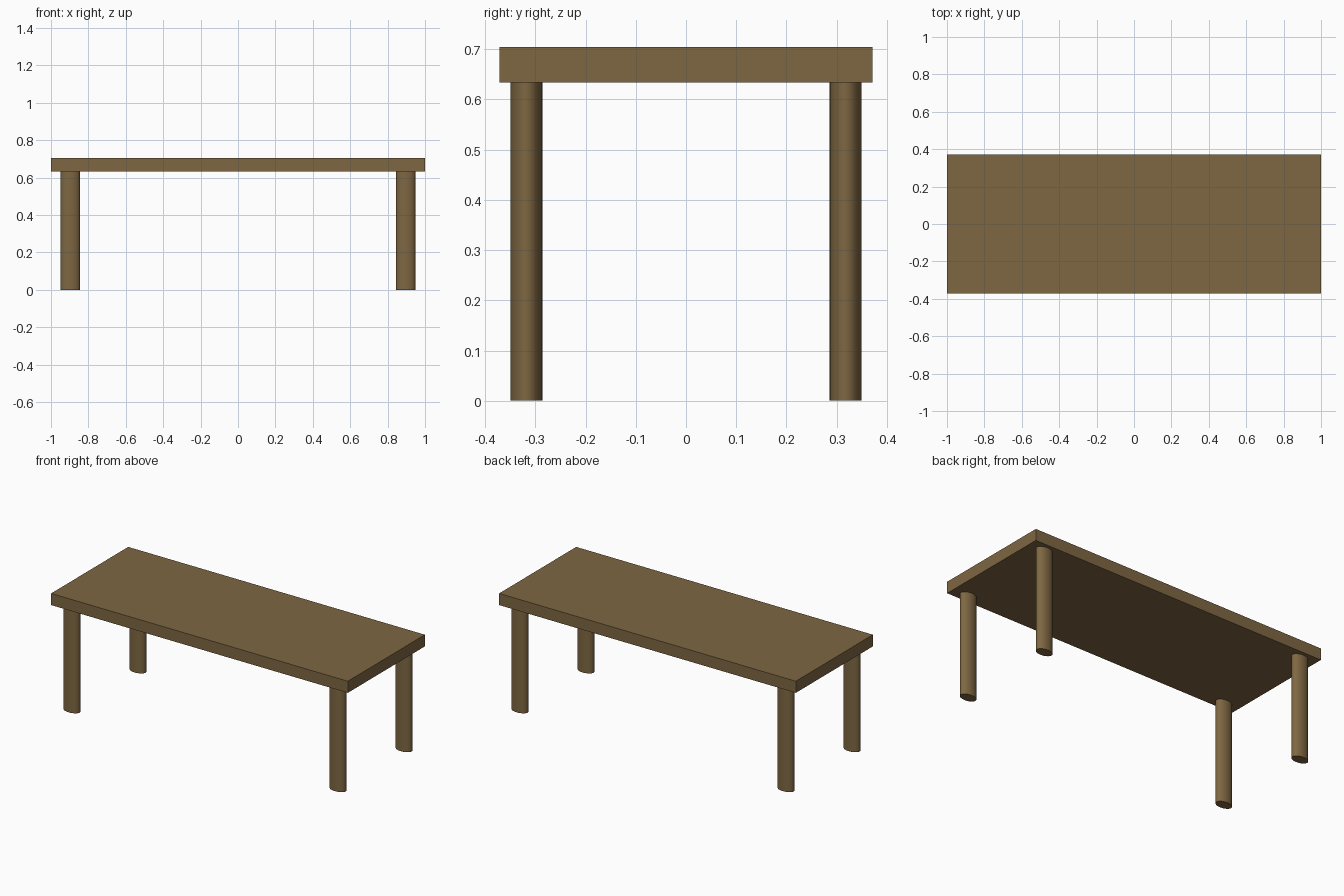
import bpy
from math import radians

if "Cube" in bpy.data.objects:
    bpy.data.objects.remove(bpy.data.objects["Cube"])

wood = bpy.data.materials.new("brown_wood")
wood.diffuse_color = (0.21, 0.135, 0.055, 1)
wood.use_nodes = True
wood.node_tree.nodes["Principled BSDF"].inputs["Base Color"].default_value = wood.diffuse_color

TOP_Z, UNDER_Z = 0.705, 0.634


def finish(obj, name, scale):
    obj.name = name
    obj.scale = scale
    bpy.ops.object.transform_apply(location=False, rotation=False, scale=True)
    obj.data.materials.append(wood)


# Slab top
bpy.ops.mesh.primitive_cube_add(size=1, location=(0, 0, (TOP_Z + UNDER_Z) / 2))
finish(bpy.context.object, "table_top", (2, 0.742, TOP_Z - UNDER_Z))

# Four oval legs, one near each corner
for side, sx in (("left", -1), ("right", 1)):
    for end, sy in (("front", -1), ("back", 1)):
        bpy.ops.mesh.primitive_cylinder_add(
            vertices=32, radius=1, depth=1,
            location=(sx * 0.897, sy * 0.318, UNDER_Z / 2))
        finish(bpy.context.object, f"{end}_{side}_leg", (0.052, 0.032, UNDER_Z))
        bpy.ops.object.shade_smooth_by_angle(angle=radians(40))
